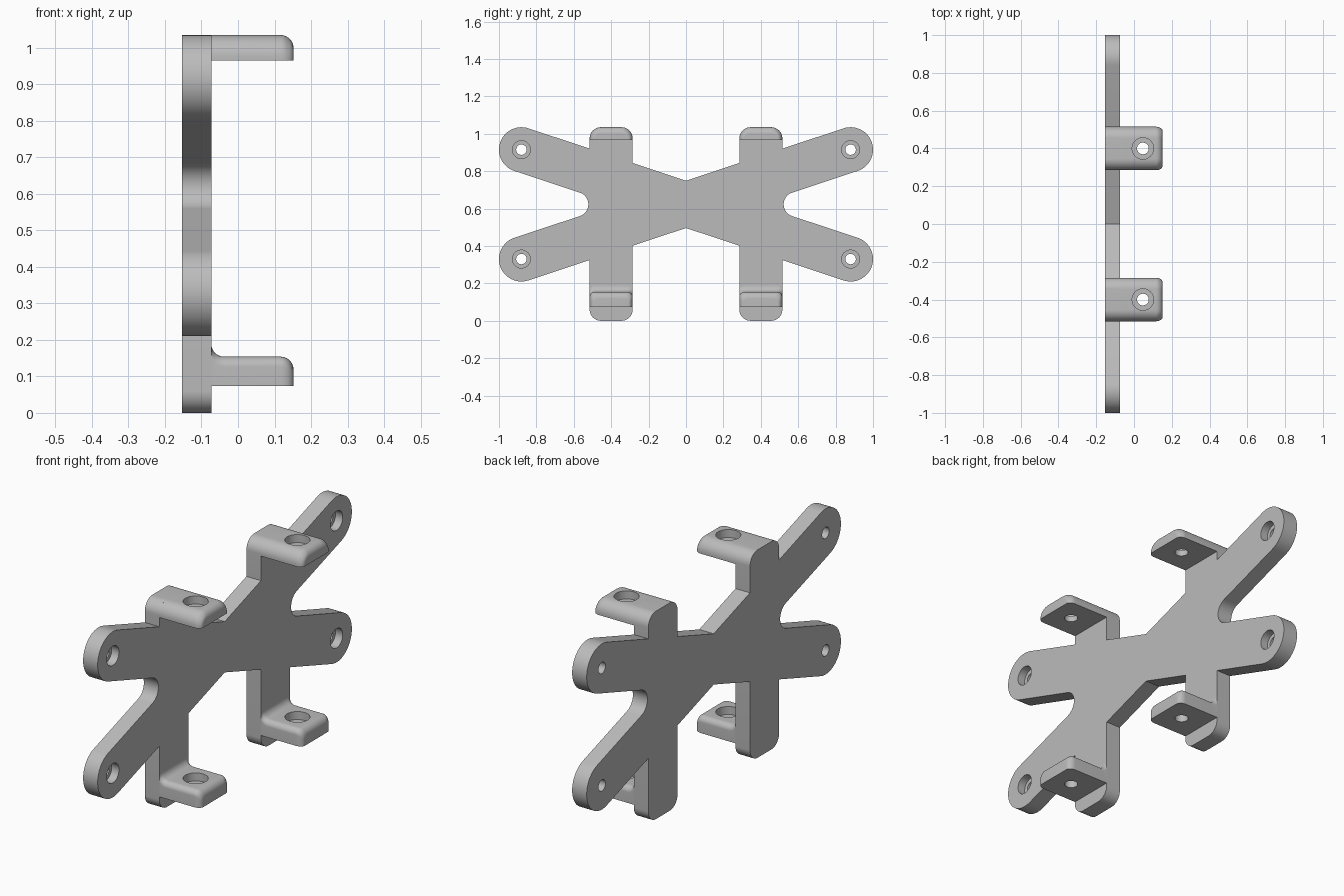
import bpy, bmesh
from math import sin, cos, atan2, radians, sqrt, pi, hypot

cube = bpy.data.objects.get("Cube")
if cube:
    bpy.data.objects.remove(cube, do_unlink=True)

grey = bpy.data.materials.new("light grey")
grey.use_nodes = True
colour = (0.5, 0.5, 0.5, 1)
grey.diffuse_color = colour
grey.node_tree.nodes["Principled BSDF"].inputs["Base Color"].default_value = colour

BACK, FACE, END = -0.153, -0.073, 0.152     # x of plate back, plate face, tab tip
MID, BAR_Y, BAR_HALF = 0.6225, 0.4, 0.115
ARM_Y, ARM_RISE, ARM_R = 0.88, 0.2925, 0.12
TOP, CORNER = 1.035, 0.06


def arc(cy, cz, r, start, end, n=14):
    """Points on a circular arc, angles in radians."""
    steps = [start + (end - start) * i / n for i in range(n + 1)]
    return [(cy + r * cos(a), cz + r * sin(a)) for a in steps]


def loft(name, rings):
    """Closed solid through matching rings of points."""
    bm = bmesh.new()
    loops = [[bm.verts.new(p) for p in ring] for ring in rings]
    n = len(loops[0])
    for a, b in zip(loops, loops[1:]):
        for i in range(n):
            j = (i + 1) % n
            bm.faces.new((a[i], a[j], b[j], b[i]))
    bm.faces.new(loops[0])
    bm.faces.new(loops[-1])
    bmesh.ops.recalc_face_normals(bm, faces=bm.faces)
    mesh = bpy.data.meshes.new(name)
    bm.to_mesh(mesh)
    bm.free()
    mesh.materials.append(grey)
    obj = bpy.data.objects.new(name, mesh)
    bpy.context.collection.objects.link(obj)
    return obj


def make_active(obj):
    bpy.ops.object.select_all(action='DESELECT')
    obj.select_set(True)
    bpy.context.view_layer.objects.active = obj


def counterbore(obj, place, low, step, high, small, big):
    """Cut a stepped screw hole, place(u, v, depth) gives the axis."""
    levels = [(low, small), (step, small), (step, big), (high, big)]
    rings = [[place(u, v, d) for u, v in arc(0, 0, r, 0, 2 * pi, 32)[:-1]]
             for d, r in levels]
    cutter = loft("hole_cutter", rings)
    cutter.hide_render = True
    make_active(obj)
    mod = obj.modifiers.new("hole", 'BOOLEAN')
    mod.operation, mod.solver, mod.object = 'DIFFERENCE', 'EXACT', cutter
    bpy.ops.object.modifier_apply(modifier=mod.name)
    bpy.data.objects.remove(cutter, do_unlink=True)


def smooth(obj):
    make_active(obj)
    bpy.ops.object.shade_smooth_by_angle(angle=radians(30))


# Crossed plate: half outline, mirrored to the other side
tilt = atan2(ARM_RISE, ARM_Y)
half_width = ARM_R / cos(tilt)
inner, outer = BAR_Y - BAR_HALF, BAR_Y + BAR_HALF


def arm_edge(y, side):
    return MID + side * (y * ARM_RISE / ARM_Y + half_width)


q = pi / 2
half = [(0, arm_edge(0, 1)), (inner, arm_edge(inner, 1))]
half += arc(inner + CORNER, TOP - CORNER, CORNER, pi, q)
half += arc(outer - CORNER, TOP - CORNER, CORNER, q, 0)
half += [(outer, arm_edge(outer, 1))]
half += arc(ARM_Y, MID + ARM_RISE, ARM_R, q + tilt, tilt - q, 28)
half += arc(0.588, MID, 0.066, q + tilt, 3 * q - tilt)
half += arc(ARM_Y, MID - ARM_RISE, ARM_R, q - tilt, -q - tilt, 28)
half += [(outer, arm_edge(outer, -1))]
half += arc(outer - CORNER, CORNER, CORNER, 0, -q)
half += arc(inner + CORNER, CORNER, CORNER, -q, -pi)
half += [(inner, arm_edge(inner, -1)), (0, arm_edge(0, -1))]
outline = half + [(-y, z) for y, z in reversed(half[1:-1])]
plate = loft("crossed_plate", [[(x, y, z) for y, z in outline] for x in (BACK, FACE)])

# Screw holes at the arm ends
for sy in (-1, 1):
    for sz in (-1, 1):
        cy, cz = sy * ARM_Y, MID + sz * ARM_RISE
        counterbore(plate, lambda u, v, d: (d, cy + u, cz + v),
                    BACK - 0.05, FACE - 0.04, FACE + 0.05, 0.028, 0.048)
smooth(plate)


# Projecting tabs with rounded upper edges and tips
def tab_ring(x, cy, bottom, top, half_w, corner):
    r = min(corner, top - bottom - 0.003)
    points = [(cy - half_w, bottom), (cy + half_w, bottom)]
    points += arc(cy + half_w - r, top - r, r, 0, q, 10)
    points += arc(cy - half_w + r, top - r, r, q, pi, 10)
    return [(x, y, z) for y, z in points]


def tab(name, cy, bottom, top, corner, fillet):
    tip = 0.035
    rings = []
    if fillet:
        for i in range(8):
            a = q * i / 8
            rings.append(tab_ring(FACE + fillet * (1 - cos(a)), cy, bottom,
                                  top + fillet * (1 - sin(a)), BAR_HALF, corner))
        rings.append(tab_ring(FACE + fillet, cy, bottom, top, BAR_HALF, corner))
    else:
        rings.append(tab_ring(FACE, cy, bottom, top, BAR_HALF, corner))
    for i in range(11):
        a = q * i / 10
        drop = tip * (1 - cos(a))
        rings.append(tab_ring(END - tip + tip * sin(a), cy, bottom, top - drop,
                              BAR_HALF - 0.7 * drop, corner))
    obj = loft(name, rings)
    counterbore(obj, lambda u, v, d: (0.047 + u, cy + v, d),
                bottom - 0.05, top - 0.04, top + 0.05, 0.031, 0.057)
    smooth(obj)


for side, sy in (("front", -1), ("back", 1)):
    tab(side + "_upper_tab", sy * BAR_Y, 0.966, TOP, CORNER, 0)
    tab(side + "_lower_tab", sy * BAR_Y, 0.073, 0.154, 0.028, 0.035)
